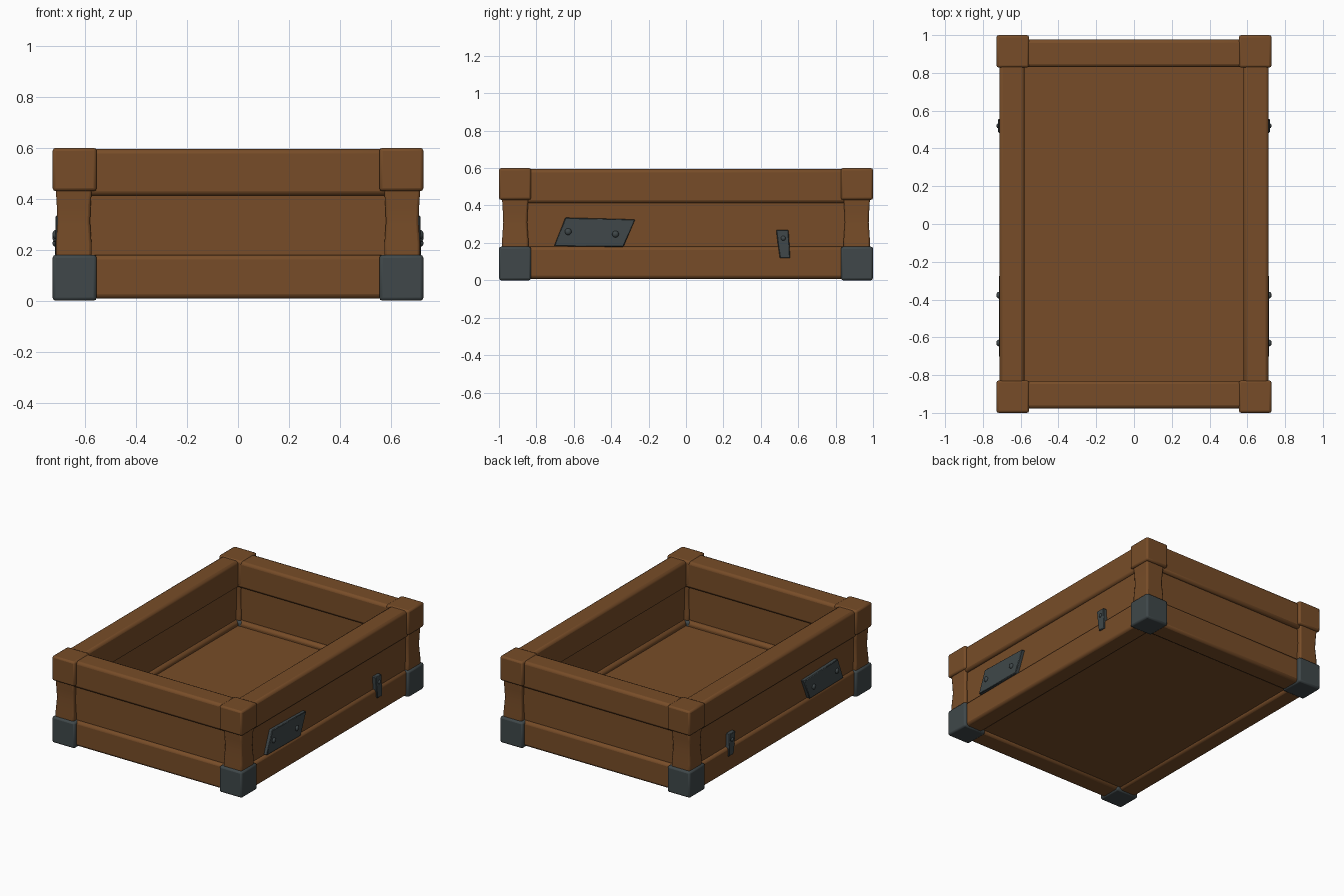
import bpy, bmesh, math
from mathutils import Vector

if "Cube" in bpy.data.objects:
    bpy.data.objects.remove(bpy.data.objects["Cube"])


def material(name, rgb):
    m = bpy.data.materials.new(name)
    m.diffuse_color = (*rgb, 1.0)
    m.use_nodes = True
    m.node_tree.nodes["Principled BSDF"].inputs["Base Color"].default_value = m.diffuse_color
    return m


WOOD = material("brown wood", (0.185, 0.073, 0.021))
METAL = material("dark iron", (0.050, 0.064, 0.068))


def finish(name, bm, mat, bevel=0.0, segments=2):
    bmesh.ops.recalc_face_normals(bm, faces=bm.faces[:])
    me = bpy.data.meshes.new(name)
    bm.to_mesh(me)
    bm.free()
    me.materials.append(mat)
    ob = bpy.data.objects.new(name, me)
    bpy.context.collection.objects.link(ob)
    if bevel:
        mod = ob.modifiers.new("rounded edges", 'BEVEL')
        mod.width = bevel
        mod.segments = segments
        mod.limit_method = 'ANGLE'
        mod.angle_limit = math.radians(40)
    bpy.ops.object.select_all(action='DESELECT')
    bpy.context.view_layer.objects.active = ob
    ob.select_set(True)
    bpy.ops.object.shade_smooth_by_angle(angle=math.radians(50))
    return ob


def box(name, lo, hi, mat, bevel=0.012):
    bm = bmesh.new()
    bmesh.ops.create_cube(bm, size=1)
    for v in bm.verts:
        v.co = Vector([(lo[i] + hi[i]) / 2 + v.co[i] * (hi[i] - lo[i]) for i in range(3)])
    return finish(name, bm, mat, bevel)


def post(name, cx, cy):
    # square post with a slightly narrower waist
    bm = bmesh.new()
    rings = []
    for z, h in ((0.15, 0.071), (0.22, 0.070), (0.31, 0.064), (0.38, 0.067), (0.46, 0.072)):
        rings.append([bm.verts.new((cx + sx * h, cy + sy * h, z))
                      for sx, sy in ((-1, -1), (1, -1), (1, 1), (-1, 1))])
    for a, b in zip(rings, rings[1:]):
        for i in range(4):
            j = (i + 1) % 4
            bm.faces.new((a[i], a[j], b[j], b[i]))
    bm.faces.new(rings[0])
    bm.faces.new(rings[-1])
    return finish(name, bm, WOOD, 0.01)


def plate(name, outline, x0, x1, side):
    # flat iron piece, outline in (y, z), extruded along x
    bm = bmesh.new()
    f = bm.faces.new([bm.verts.new((side * x0, y, z)) for y, z in outline])
    ext = bmesh.ops.extrude_face_region(bm, geom=[f])
    for v in ext["geom"]:
        if isinstance(v, bmesh.types.BMVert):
            v.co.x = side * x1
    return finish(name, bm, METAL, 0.004, 1)


def rivet(name, x, y, z, r, side):
    bm = bmesh.new()
    bmesh.ops.create_uvsphere(bm, u_segments=12, v_segments=8, radius=r)
    for v in bm.verts:
        v.co = Vector((side * x + v.co.x * 0.7, y + v.co.y, z + v.co.z))
    return finish(name, bm, METAL)


# corners: wooden cap, worn post, iron foot
for sx, xn in ((-1, "left"), (1, "right")):
    for sy, yn in ((-1, "front"), (1, "back")):
        tag = f"{yn}_{xn}"
        xs = sorted((sx * 0.555, sx * 0.728))
        ys = sorted((sy * 0.828, sy * 1.0))
        box("corner_cap_" + tag, (xs[0], ys[0], 0.43), (xs[1], ys[1], 0.60), WOOD)
        box("corner_foot_" + tag, (xs[0], ys[0], 0.0), (xs[1], ys[1], 0.18), METAL)
        post("corner_post_" + tag, sx * 0.645, sy * 0.913)

# long side walls: top rail, recessed plank, bottom rail
for s, n in ((-1, "left"), (1, "right")):
    def span(a, b):
        return sorted((s * a, s * b))
    for part, a, b, z0, z1, bev in (("top_rail", 0.58, 0.713, 0.412, 0.595, 0.018),
                                    ("plank", 0.605, 0.692, 0.16, 0.43, 0.0),
                                    ("bottom_rail", 0.58, 0.710, 0.008, 0.18, 0.018)):
        x = span(a, b)
        box(f"{n}_{part}", (x[0], -0.88, z0), (x[1], 0.88, z1), WOOD, bev)
    # iron label plate, rivets and small hook
    plate(f"{n}_iron_plate", ((-0.705, 0.183), (-0.645, 0.335), (-0.272, 0.325), (-0.335, 0.178)),
          0.68, 0.716, s)
    rivet(f"{n}_rivet_a", 0.716, -0.63, 0.26, 0.018, s)
    rivet(f"{n}_rivet_b", 0.716, -0.377, 0.247, 0.018, s)
    plate(f"{n}_hook", ((0.482, 0.27), (0.548, 0.27), (0.557, 0.118), (0.502, 0.118), (0.492, 0.185)),
          0.68, 0.719, s)
    rivet(f"{n}_hook_rivet", 0.719, 0.52, 0.225, 0.013, s)

# short end walls
for s, n in ((-1, "front"), (1, "back")):
    for part, a, b, z0, z1, bev in (("top_rail", 0.83, 0.977, 0.412, 0.595, 0.018),
                                    ("plank", 0.86, 0.950, 0.16, 0.43, 0.0),
                                    ("bottom_rail", 0.83, 0.975, 0.008, 0.18, 0.018)):
        y = sorted((s * a, s * b))
        box(f"{n}_{part}", (-0.61, y[0], z0), (0.61, y[1], z1), WOOD, bev)

# floor board
box("floor", (-0.60, -0.85, 0.025), (0.60, 0.85, 0.15), WOOD, 0.0)
